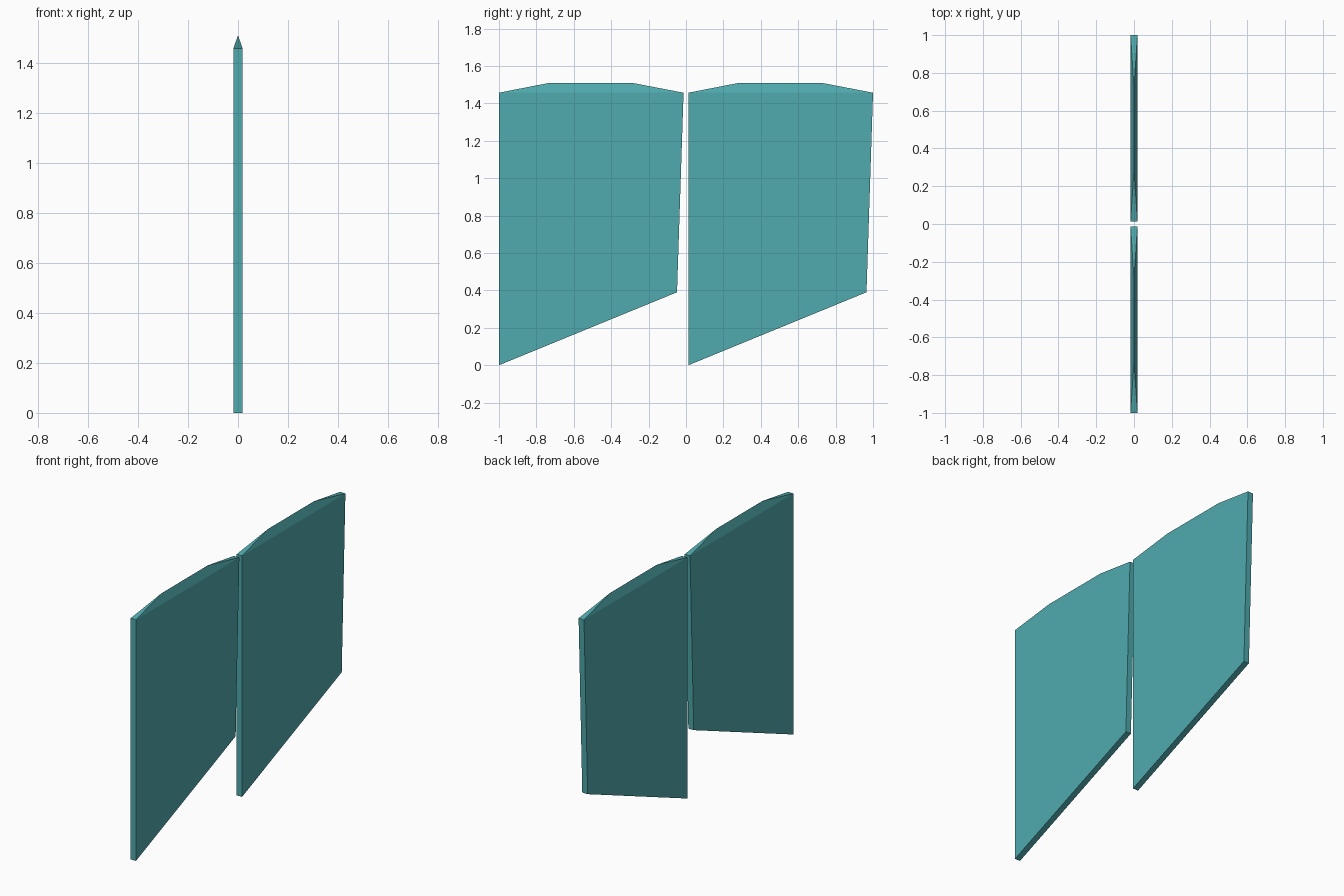
import bpy, bmesh

if "Cube" in bpy.data.objects:
    bpy.data.objects.remove(bpy.data.objects["Cube"])

HALF = 0.018    # half the panel thickness
PITCH = 1.013   # spacing between the two panels

teal = bpy.data.materials.new("teal")
teal.diffuse_color = (0.08, 0.40, 0.42, 1)
teal.use_nodes = True
teal.node_tree.nodes["Principled BSDF"].inputs["Base Color"].default_value = teal.diffuse_color

# Side outline (y, z) of one panel, and the ridge along its bevelled top
OUTLINE = [(-1.0, 0.0), (-0.048, 0.39), (-0.013, 1.457), (-1.0, 1.457)]
RIDGE = [(-0.29, 1.51), (-0.728, 1.51)]


def make_panel(name, offset):
    bm = bmesh.new()
    left = [bm.verts.new((-HALF, y, z)) for y, z in OUTLINE]
    right = [bm.verts.new((HALF, y, z)) for y, z in OUTLINE]
    far, near = [bm.verts.new((0, y, z)) for y, z in RIDGE]
    # broad faces and the three narrow edges
    bm.faces.new(left)
    bm.faces.new(right)
    for i, j in ((0, 1), (1, 2), (3, 0)):
        bm.faces.new((left[i], left[j], right[j], right[i]))
    # hipped top: two slopes and two triangular ends
    for side in (left, right):
        bm.faces.new((side[2], far, near, side[3]))
    bm.faces.new((left[2], right[2], far))
    bm.faces.new((left[3], right[3], near))
    bmesh.ops.recalc_face_normals(bm, faces=bm.faces)

    mesh = bpy.data.meshes.new(name)
    bm.to_mesh(mesh)
    bm.free()
    mesh.materials.append(teal)
    panel = bpy.data.objects.new(name, mesh)
    panel.location.y = offset
    bpy.context.collection.objects.link(panel)


# Two identical panels in a row
for i, name in enumerate(("front_panel", "back_panel")):
    make_panel(name, i * PITCH)
